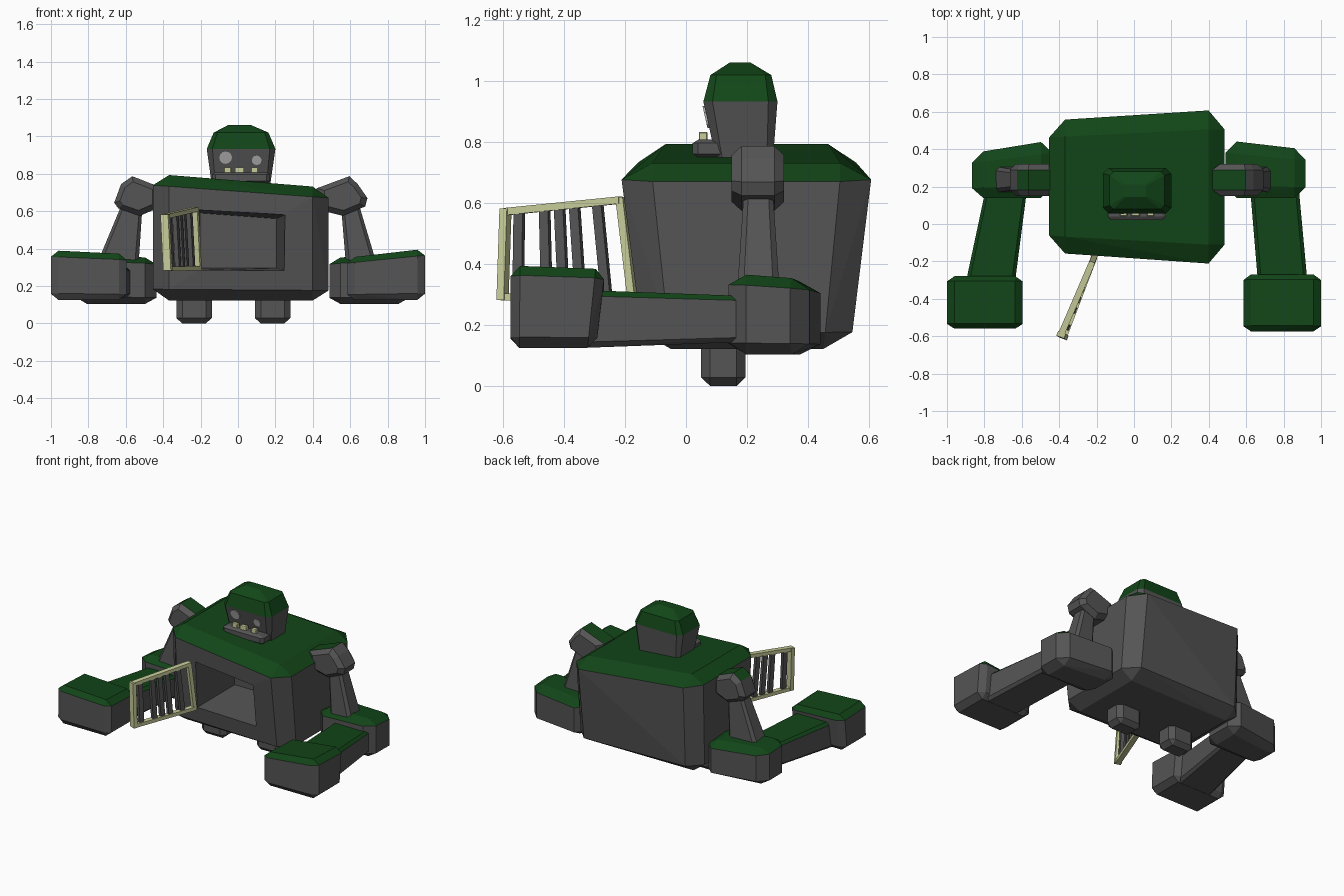
import bpy, bmesh, math
from itertools import product
from mathutils import Vector

if "Cube" in bpy.data.objects:
    bpy.data.objects.remove(bpy.data.objects["Cube"])


def material(name, rgb):
    m = bpy.data.materials.new(name)
    m.diffuse_color = (*rgb, 1)
    m.use_nodes = True
    m.node_tree.nodes["Principled BSDF"].inputs["Base Color"].default_value = m.diffuse_color
    return m


STONE = material("stone", (.09, .09, .09))
GREEN = material("moss_green", (.006, .06, .009))
CREAM = material("cream", (.58, .61, .32))
PALE = material("pale_grey", (.42, .42, .42))


def mix(a, b, t):
    return a + (b - a) * t


def hull(name, pts, mats=(STONE, GREEN), green=None):
    """Convex solid around points; faces passing the green test get slot 1."""
    bm = bmesh.new()
    for p in pts:
        bm.verts.new(p)
    bmesh.ops.convex_hull(bm, input=bm.verts[:])
    bmesh.ops.delete(bm, geom=[v for v in bm.verts if not v.link_faces], context='VERTS')
    bmesh.ops.dissolve_limit(bm, angle_limit=.02, verts=bm.verts[:], edges=bm.edges[:])
    bmesh.ops.recalc_face_normals(bm, faces=bm.faces[:])
    bm.normal_update()
    for f in bm.faces:
        f.material_index = int(bool(green and green(f)))
    me = bpy.data.meshes.new(name)
    bm.to_mesh(me)
    bm.free()
    for m in mats:
        me.materials.append(m)
    ob = bpy.data.objects.new(name, me)
    bpy.context.collection.objects.link(ob)
    return ob


def chamfer_box(name, c, warp, green=None, mats=(STONE, GREEN)):
    """Unit cube with chamfer fractions c on every edge, mapped by warp(u, v, w)."""
    pts = []
    for s in product((0, 1), repeat=3):
        for axis in range(3):
            p = [s[i] if i == axis else mix(c[i], 1 - c[i], s[i]) for i in range(3)]
            pts.append(warp(*p))
    return hull(name, pts, mats, green)


def span(x, y, z):
    return lambda u, v, w: (mix(*x, u), mix(*y, v), mix(*z, w))


def ring(x0, x1, y0, y1, z, c):
    """Rectangle with cut corners at height z."""
    return [(x, y, z) for a, b in ((0, c), (c, 0))
            for x in (x0 + a, x1 - a) for y in (y0 + b, y1 - b)]


def turf(f):
    return f.normal.z > .4


# Body: lopsided chamfered block with a cage hollow in front
def body_shape(u, v, w):
    front = mix(-.12 - .02 * u, -.155 - .07 * u, w)
    back = mix(.53 + .01 * u, .555 + .065 * u, w)
    return (mix(-.455, .485, u), mix(front, back, v), mix(.122, .80 - .075 * u, w))


body = chamfer_box("body", (.092, .13, .09), body_shape, turf)
mouth = [(-.215, .282), (.262, .278), (.262, .585), (-.215, .612)]
rear = [(-.2, .295), (.205, .295), (.205, .56), (-.2, .59)]
cutter = hull("cage_cutter", [(x, -.3, z) for x, z in mouth] + [(x, .25, z) for x, z in rear],
              mats=(STONE,))
cutter.hide_render = True
cut = body.modifiers.new("hollow", 'BOOLEAN')
cut.operation = 'DIFFERENCE'
cut.solver = 'EXACT'
cut.object = cutter
bpy.context.view_layer.objects.active = body
bpy.ops.object.modifier_apply(modifier=cut.name)
bpy.data.objects.remove(cutter)

# Feet
for side, x in (("left", -.235), ("right", .185)):
    chamfer_box("foot_" + side, (.17, .2, .19), span((x - .095, x + .095), (.05, .195), (0, .15)))

# Head with green cap
hull("head", ring(-.14, .172, .1, .285, .74, .02) + ring(-.167, .2, .057, .3, .933, .03)
     + ring(-.13, .163, .08, .28, 1.02, .02) + ring(-.05, .065, .145, .21, 1.062, .005),
     green=lambda f: f.calc_center_median().z > .933)
chamfer_box("jaw", (.06, .15, .2), span((-.14, .172), (.022, .14), (.75, .808)))
for i, (x, w) in enumerate(((-.056, .04), (.008, .046), (.088, .038))):
    chamfer_box(f"tooth_{i + 1}", (.08, .08, .08),
                span((x - w / 2, x + w / 2), (.042, .07), (.79, .834)), mats=(CREAM,))

# Eyes: discs lying on the leaning face
lean = Vector((0, .043, -.193)).normalized()
for side, x, z, r in (("left", -.066, .886, .034), ("right", .1, .872, .026)):
    y = .057 + (.933 - z) * .043 / .193
    pts = []
    for d in (-.006, .01):
        for k in range(12):
            a = k * math.tau / 12
            up = Vector((x, y + d, z)) + lean * (r * math.sin(a))
            pts.append(up + Vector((r * math.cos(a), 0, 0)))
    hull("eye_" + side, pts, mats=(PALE,))

# Shoulders: xz outlines extruded along y with chamfered ends
shoulders = {
    "left": [(-.42, .73), (-.565, .787), (-.625, .745), (-.662, .645), (-.64, .615), (-.525, .575), (-.42, .62)],
    "right": [(.42, .722), (.595, .787), (.64, .745), (.692, .67), (.68, .625), (.56, .575), (.42, .61)]}
for side, prof in shoulders.items():
    cx = sum(p[0] for p in prof) / len(prof)
    pts = []
    for y, s in ((.15, .72), (.182, 1), (.29, 1), (.322, .72)):
        pts += [(mix(cx, x, s), y, mix(.68, z, s)) for x, z in prof]
    hull("shoulder_" + side, pts, green=lambda f: f.normal.z > .78)

# Upper arms
hull("upper_arm_left", ring(-.62, -.51, .19, .285, .64, .015) + ring(-.745, -.53, .17, .305, .34, .02))
hull("upper_arm_right", ring(.55, .645, .19, .285, .64, .015) + ring(.575, .735, .17, .305, .34, .02))


# Elbows, forearms and hands (u runs from the inner to the outer side)
def elbow_shape(inner, outer, drop):
    return lambda u, v, w: (mix(inner, outer, u), mix(.14, .448 - drop * u, v),
                            mix(.104, .355 + .017 * u - .02 * v, w))


def hand_shape(inner, outer, y0, y1, z_in, z_out):
    return lambda u, v, w: (mix(inner, outer, u), mix(y0, y1 - .03 * (1 - w), v),
                            mix(.125, mix(z_in, z_out, u) - .012 * v, w))


chamfer_box("elbow_left", (.14, .22, .14), elbow_shape(-.437, -.867, .07), turf)
chamfer_box("elbow_right", (.14, .22, .14), elbow_shape(.488, .918, .05), turf)
chamfer_box("hand_left", (.1, .1, .13), hand_shape(-.595, -1, -.56, -.275, .372, .392), turf)
chamfer_box("hand_right", (.1, .1, .13), hand_shape(.585, 1, -.575, -.265, .352, .4), turf)
forearms = {"left": ((-.79, -.57), (-.905, -.64)), "right": ((.62, .88), (.665, .93))}
for side, (near, far) in forearms.items():
    def arm_shape(u, v, w, near=near, far=far):
        a, b = mix(far[0], near[0], v), mix(far[1], near[1], v)
        return (mix(a, b, u), mix(-.34, .2, v), mix(.125 + .02 * v, .315 - .02 * v, w))
    chamfer_box("forearm_" + side, (.07, .02, .1), arm_shape, turf)

# Open barred gate
FREE_TOP, FREE_LOW = Vector((-.39, -.592, .572)), Vector((-.375, -.602, .292))
HINGE_TOP, HINGE_LOW = Vector((-.228, -.215, .61)), Vector((-.212, -.175, .295))
along = (HINGE_LOW - FREE_LOW).normalized()
along.z = 0
across = Vector((-along.y, along.x, 0))
Z = Vector((0, 0, 1))


def beam(name, a, b, side, width, depth, mat):
    hull(name, [p + side * (i * width / 2) + across * (j * depth / 2)
                for p in (a, b) for i in (-1, 1) for j in (-1, 1)], mats=(mat,))


beam("gate_free_post", FREE_TOP + Z * .01, FREE_LOW - Z * .01, along, .026, .044, CREAM)
beam("gate_hinge_post", HINGE_TOP + Z * .01, HINGE_LOW - Z * .01, along, .026, .03, CREAM)
beam("gate_top_rail", FREE_TOP, HINGE_TOP, Z, .024, .034, CREAM)
beam("gate_bottom_rail", FREE_LOW, HINGE_LOW, Z, .024, .034, CREAM)
for i, t in enumerate((.12, .34, .47, .6, .8)):
    beam(f"gate_bar_{i + 1}", FREE_TOP.lerp(HINGE_TOP, t), FREE_LOW.lerp(HINGE_LOW, t),
         along, .032, .024, STONE)
